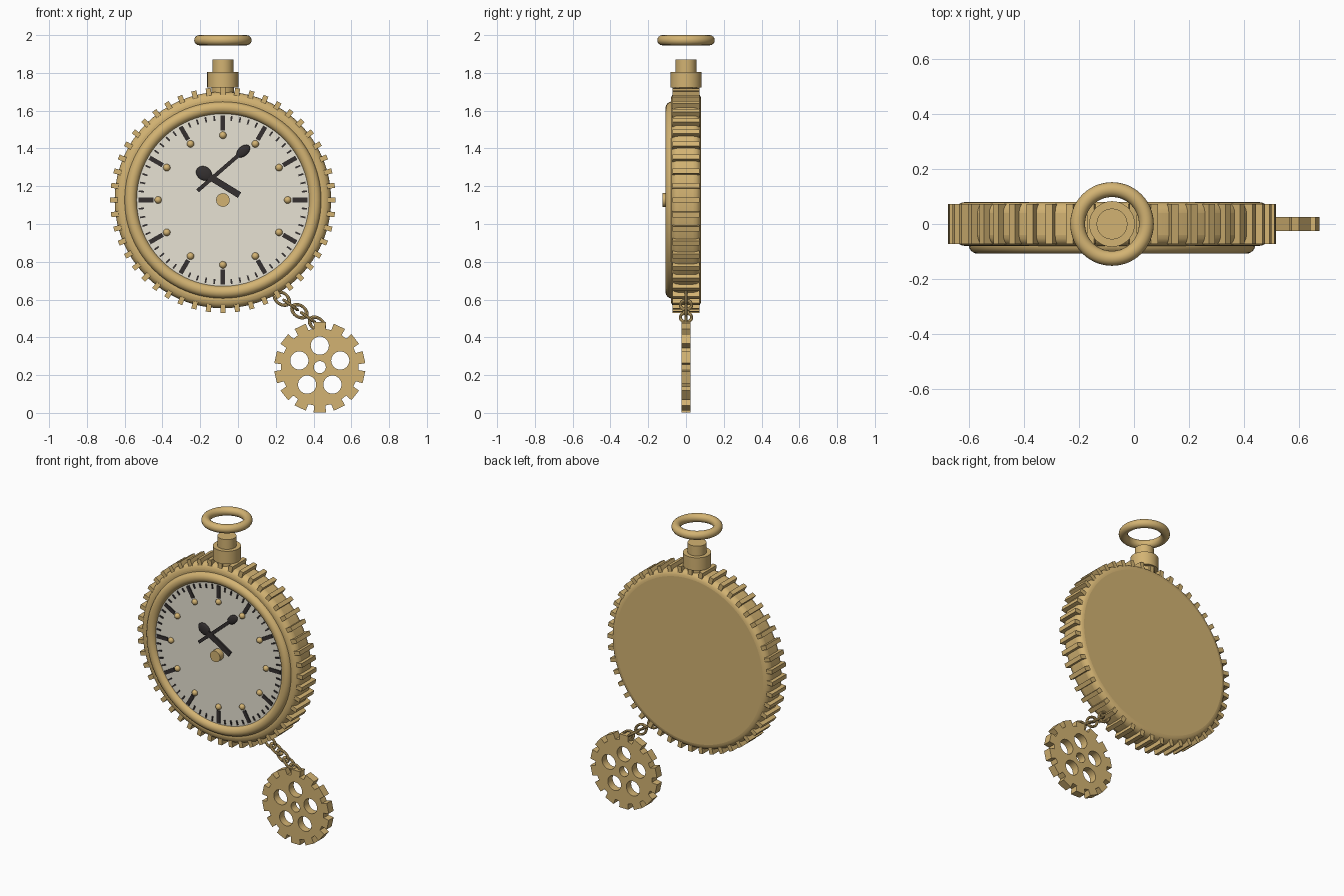
import bpy, bmesh
from math import pi, sin, cos, atan2, hypot
from mathutils import Matrix, Vector

cube = bpy.data.objects.get("Cube")
if cube:
    bpy.data.objects.remove(cube, do_unlink=True)

CX, CZ = -0.08, 1.127          # centre of the watch
CENTRE = Matrix.Translation((CX, 0, CZ))


def material(name, rgb):
    m = bpy.data.materials.new(name)
    m.use_nodes = True
    m.diffuse_color = (*rgb, 1)
    m.node_tree.nodes["Principled BSDF"].inputs["Base Color"].default_value = (*rgb, 1)
    return m


GOLD = material("gold", (0.65, 0.45, 0.17))
IVORY = material("ivory", (0.88, 0.84, 0.72))
BLACK = material("black", (0.035, 0.03, 0.03))


def finish(name, mat, smooth=True):
    ob = bpy.context.object
    ob.name = ob.data.name = name
    ob.data.materials.append(mat)
    if smooth:
        bpy.ops.object.shade_smooth_by_angle(angle=0.6)
    return ob


def cylinder(name, mat, r, lo, hi, axis="Z", bevel=0, sides=64):
    """Cylinder on the watch axis (Y) or on the crown axis (Z)."""
    mid = (lo + hi) / 2
    loc = (CX, mid, CZ) if axis == "Y" else (CX, 0, mid)
    bpy.ops.mesh.primitive_cylinder_add(vertices=sides, radius=r, depth=hi - lo, location=loc,
                                        rotation=(pi / 2 if axis == "Y" else 0, 0, 0))
    ob = finish(name, mat)
    if bevel:
        mod = ob.modifiers.new("rounded_edge", "BEVEL")
        mod.width, mod.segments, mod.limit_method = bevel, 5, "ANGLE"
    return ob


def torus(name, major, minor, loc, rot=(0, 0, 0), sides=64):
    bpy.ops.mesh.primitive_torus_add(major_radius=major, minor_radius=minor, major_segments=sides,
                                     minor_segments=sides // 4, location=loc, rotation=rot)
    return finish(name, GOLD)


def mesh_object(name, bm, mat, smooth=False):
    me = bpy.data.meshes.new(name)
    bm.to_mesh(me)
    bm.free()
    ob = bpy.data.objects.new(name, me)
    bpy.context.collection.objects.link(ob)
    bpy.context.view_layer.objects.active = ob
    bpy.ops.object.select_all(action="DESELECT")
    ob.select_set(True)
    return finish(name, mat, smooth)


def box(bm, frame, pos, size):
    m = frame @ Matrix.Translation(pos) @ Matrix.Diagonal((*size, 1))
    bmesh.ops.create_cube(bm, size=1, matrix=m)


def turned(angle):
    return CENTRE @ Matrix.Rotation(angle, 4, "Y")


# Case, bezel and dial
cylinder("case", GOLD, 0.573, -0.08, 0.08, "Y", bevel=0.04, sides=96)
torus("bezel", 0.488, 0.033, (CX, -0.075, CZ), (pi / 2, 0, 0), sides=96)
cylinder("dial", IVORY, 0.475, -0.084, -0.076, "Y", sides=96)
cylinder("centre_pin", GOLD, 0.036, -0.124, -0.08, "Y", sides=24)

# Ribs around the rim
bm = bmesh.new()
for i in range(48):
    box(bm, turned(2 * pi * i / 48), (0, 0, 0.572), (0.027, 0.144, 0.05))
mesh_object("rim_ribs", bm, GOLD)

# Hour and minute marks
bm = bmesh.new()
for i in range(60):
    hour = i % 5 == 0
    length, width = (0.08, 0.024) if hour else (0.028, 0.009)
    box(bm, turned(2 * pi * i / 60), (0, -0.086, 0.448 - length / 2), (width, 0.008, length))
mesh_object("dial_marks", bm, BLACK)

# Hour studs
bm = bmesh.new()
for i in range(12):
    m = turned(2 * pi * i / 12) @ Matrix.Translation((0, -0.086, 0.343))
    bmesh.ops.create_uvsphere(bm, u_segments=16, v_segments=10, radius=0.019, matrix=m)
mesh_object("hour_studs", bm, GOLD, True)


def hand(name, tail, tip, width, y, bulb):
    """Bar from tail to tip (x, z) with a flattened bulb at the tip."""
    dx, dz = tip[0] - tail[0], tip[1] - tail[1]
    length = hypot(dx, dz)
    frame = Matrix.Translation((tail[0], y, tail[1])) @ Matrix.Rotation(atan2(dx, dz), 4, "Y")
    b = bmesh.new()
    box(b, frame, (0, 0, length / 2), (width, 0.012, length))
    m = frame @ Matrix.Translation((0, 0, length)) @ Matrix.Diagonal((bulb[0], 0.011, bulb[1], 1))
    bmesh.ops.create_uvsphere(b, u_segments=20, v_segments=12, radius=1, matrix=m)
    mesh_object(name, b, BLACK, True)


hand("hour_hand", (0.008, 1.153), (-0.18, 1.268), 0.034, -0.092, (0.036, 0.044))
hand("minute_hand", (-0.214, 1.176), (0.028, 1.386), 0.02, -0.096, (0.026, 0.042))

# Crown and bow ring
cylinder("crown_neck", GOLD, 0.06, 1.66, 1.74, sides=48)
cylinder("crown_base", GOLD, 0.083, 1.722, 1.806, sides=48)
cylinder("crown_stem", GOLD, 0.056, 1.79, 1.87, sides=48)
torus("bow_ring", 0.125, 0.027, (CX, 0, 1.973))

# Chain of alternating oval links
start, end = Vector((0.232, 0, 0.605)), Vector((0.418, 0, 0.472))
slope = atan2(start.z - end.z, end.x - start.x)
LINKS = 5
for i in range(LINKS):
    link = torus("chain_link_%d" % (i + 1), 0.03, 0.008, start.lerp(end, i / (LINKS - 1)), sides=32)
    link.scale = (1.4, 1, 1)
    twist = pi / 2 if i % 2 == 0 else 0
    turn = Matrix.Rotation(slope, 3, "Y") @ Matrix.Rotation(twist, 3, "X")
    link.rotation_euler = turn.to_euler()

# Gear charm: toothed outline with round cut-outs
TEETH, OUTER, ROOT = 14, 0.242, 0.205
outline = []
for i in range(TEETH):
    a = pi / 2 + 2 * pi * i / TEETH
    for r, off in ((ROOT, -0.15), (OUTER, -0.135), (OUTER, 0.135), (ROOT, 0.15)):
        outline.append((r * cos(a + off), r * sin(a + off)))


def circle(x, y, r, n=32):
    return [(x + r * cos(2 * pi * k / n), y + r * sin(2 * pi * k / n)) for k in range(n)]


loops = [outline, circle(0, 0, 0.032)]
for i in range(5):
    a = pi / 2 + 2 * pi * i / 5
    loops.append(circle(0.114 * cos(a), 0.114 * sin(a), 0.048))

curve = bpy.data.curves.new("gear_charm", "CURVE")
curve.dimensions, curve.fill_mode, curve.extrude = "2D", "BOTH", 0.025
for pts in loops:
    sp = curve.splines.new("POLY")
    sp.points.add(len(pts) - 1)
    for p, (x, y) in zip(sp.points, pts):
        p.co = (x, y, 0, 1)
    sp.use_cyclic_u = True
gear = bpy.data.objects.new("gear_charm", curve)
bpy.context.collection.objects.link(gear)
gear.location = (0.433, 0, 0.242)
gear.rotation_euler = (pi / 2, 0, 0)
bpy.ops.object.select_all(action="DESELECT")
gear.select_set(True)
bpy.context.view_layer.objects.active = gear
bpy.ops.object.convert(target="MESH")
finish("gear_charm", GOLD)
